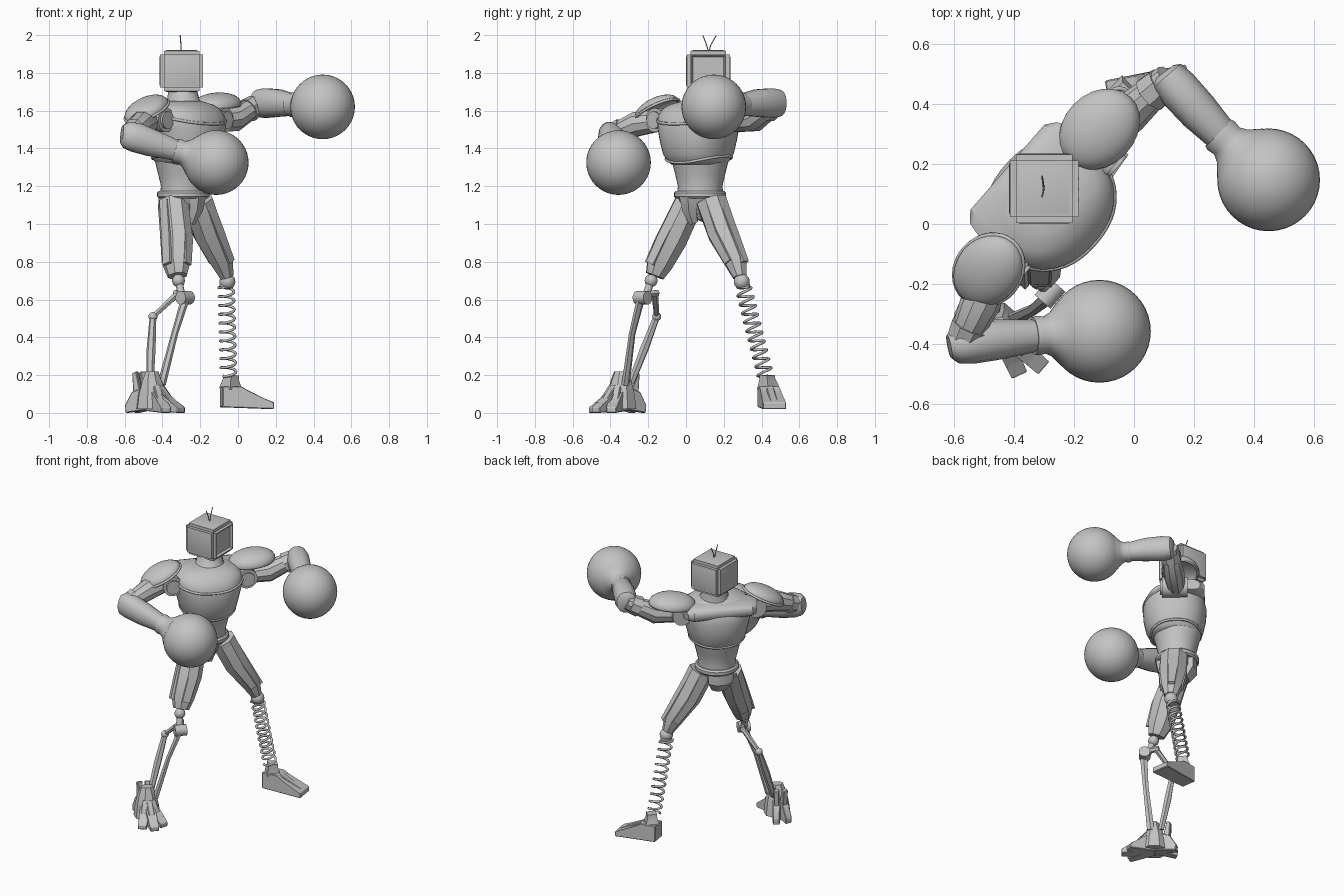
import bpy, bmesh, math
from math import sin, cos, pi, radians
from mathutils import Vector as V, Matrix

cube = bpy.data.objects.get("Cube")
if cube:
    bpy.data.objects.remove(cube)

GREY = bpy.data.materials.new("plain grey")
GREY.use_nodes = True
GREY.diffuse_color = (0.55, 0.55, 0.55, 1)
GREY.node_tree.nodes["Principled BSDF"].inputs["Base Color"].default_value = (0.55, 0.55, 0.55, 1)

# Body frame: side points to the model's left shoulder, fwd to its chest
TURN = radians(49)
side, fwd, up = V((cos(TURN), sin(TURN), 0)), V((sin(TURN), -cos(TURN), 0)), V((0, 0, 1))
CENTRE = V((-0.29, 0.075, 0))


def body(a, b, z):
    return CENTRE + side * a + fwd * b + up * z


def link(name, data):
    data.materials.append(GREY)
    ob = bpy.data.objects.new(name, data)
    bpy.context.collection.objects.link(ob)
    return ob


def finish(name, bm, angle=32):
    bmesh.ops.recalc_face_normals(bm, faces=bm.faces)
    me = bpy.data.meshes.new(name)
    bm.to_mesh(me)
    bm.free()
    me.shade_smooth()
    me.set_sharp_from_angle(angle=radians(angle))
    return link(name, me)


def tube(name, rings, sides=16, ref=fwd, power=2, angle=32):
    """Loft through rings of (point, radius along ref, radius across)."""
    bm, loops = bmesh.new(), []
    pts = [V(r[0]) for r in rings]
    for i, ring in enumerate(rings):
        t = (pts[min(i + 1, len(pts) - 1)] - pts[max(i - 1, 0)]).normalized()
        u = (ref - t * ref.dot(t)).normalized()
        v = t.cross(u)
        ru, rv = ring[1], ring[-1]
        loop = []
        for k in range(sides):
            q = 2 * pi * (k + 0.5) / sides
            c, s = (math.copysign(abs(w) ** (2 / power), w) for w in (cos(q), sin(q)))
            loop.append(bm.verts.new(pts[i] + u * c * ru + v * s * rv))
        loops.append(loop)
    for lo, hi in zip(loops, loops[1:]):
        for k in range(sides):
            n = (k + 1) % sides
            bm.faces.new((lo[k], lo[n], hi[n], hi[k]))
    bm.faces.new(loops[0])
    bm.faces.new(loops[-1])
    return finish(name, bm, angle)


def rod(name, a, b, r, sides=12):
    a, b = V(a), V(b)
    ref = fwd if abs((b - a).normalized().dot(fwd)) < 0.9 else up
    return tube(name, [(a, r), (b, r)], sides, ref)


def ball(name, centre, r, seg=24):
    bm = bmesh.new()
    bmesh.ops.create_uvsphere(bm, u_segments=seg, v_segments=seg // 2, radius=r,
                              matrix=Matrix.Translation(V(centre)))
    return finish(name, bm, 60)


def wire(name, points, r, closed=False):
    cu = bpy.data.curves.new(name, "CURVE")
    cu.dimensions, cu.bevel_depth, cu.bevel_resolution, cu.use_fill_caps = "3D", r, 1, True
    sp = cu.splines.new("POLY")
    sp.points.add(len(points) - 1)
    for p, co in zip(sp.points, points):
        p.co = (*co, 1)
    sp.use_cyclic_u = closed
    return link(name, cu)


def prism(name, profile, origin, direction, width, tip=1.0):
    """Extrude a side profile across its width; tip scales the width at the front."""
    d = V(direction).normalized()
    across = up.cross(d)
    last = max(u for u, z in profile)
    bm, rows = bmesh.new(), []
    for sgn in (-1, 1):
        rows.append([bm.verts.new(V(origin) + d * u + up * z + across * sgn * width / 2
                                  * (1 + (tip - 1) * max(u, 0) / last)) for u, z in profile])
        bm.faces.new(rows[-1])
    for k in range(len(profile)):
        n = (k + 1) % len(profile)
        bm.faces.new((rows[0][k], rows[0][n], rows[1][n], rows[1][k]))
    bmesh.ops.bevel(bm, geom=bm.edges[:], offset=0.004, segments=1, affect="EDGES")
    return finish(name, bm, 20)


# Torso: waist, belt, chest shell, shoulder yoke and two ridges that follow the chest surface
tube("waist", [(body(0, 0, z), r) for z, r in ((1.14, .125), (1.2, .118), (1.27, .134), (1.37, .16))], 32)
tube("belt", [(body(0, 0, z), r) for z, r in ((1.135, .128), (1.145, .138), (1.165, .138), (1.175, .128))], 32)
CHEST = [(1.315, .14, .135), (1.335, .16, .158), (1.37, .18, .178), (1.44, .195, .195), (1.51, .2, .212),
         (1.56, .19, .22), (1.6, .165, .21), (1.63, .125, .17), (1.65, .08, .09)]
tube("chest", [(body(0, .015, z), b, a) for z, b, a in CHEST], 40, power=2.3, angle=45)
tube("shoulder_yoke", [(body(-.235, -.08, 1.575), .07, .035), (body(-.19, -.07, 1.58), .105, .05),
                       (body(.19, -.07, 1.58), .105, .05), (body(.235, -.08, 1.575), .07, .035)], 20, power=2.6)


def chest_radii(z):
    for (z0, b0, a0), (z1, b1, a1) in zip(CHEST, CHEST[1:]):
        if z0 <= z <= z1:
            m = (z - z0) / (z1 - z0)
            return b0 + (b1 - b0) * m, a0 + (a1 - a0) * m


for name, height, dip, wave in (("collar_ridge", 1.575, .045, 0), ("rib_ridge", 1.345, .008, .012)):
    ridge = []
    for k in range(48):
        q = 2 * pi * k / 48
        z = height - dip * sin(q) + wave * cos(2 * q)
        rb, ra = chest_radii(z)
        c, s = (math.copysign(abs(w) ** (2 / 2.3), w) for w in (cos(q), sin(q)))
        ridge.append(body(ra * c, .015 + rb * s, z))
    wire(name, ridge, 0.008, True)
tube("neck", [((-.285, .095, 1.61), .11), ((-.29, .105, 1.655), .085), ((-.295, .112, 1.72), .075)], 20)

# Pelvis with front and rear guards
tube("pelvis", [(body(0, 0, 1.15), .12, .12), (body(0, 0, 1.09), .1, .095), (body(0, 0, 1.02), .05, .035)], 12)
tube("front_guard", [(body(0, .1, 1.15), .04, .06), (body(0, .085, 1.08), .04, .045),
                     (body(0, .05, 1.01), .03, .025)], 6)
tube("rear_guard", [(body(0, -.085, 1.15), .04, .09), (body(0, -.085, 1.08), .045, .085),
                    (body(0, -.05, 1.02), .03, .055)], 8)

# Boxy head with panels, a sunken screen and two antennas
bm = bmesh.new()
head_at = V((-.299, .118, 1.81))
bmesh.ops.create_cube(bm, size=1, matrix=Matrix.Translation(head_at) @ Matrix.Diagonal((.228, .228, .214, 1)))
bmesh.ops.bevel(bm, geom=bm.edges[:], offset=0.02, segments=2, affect="EDGES")
for f in [f for f in bm.faces if f.calc_area() > 0.02]:
    n = f.normal.copy()
    bmesh.ops.inset_individual(bm, faces=[f], thickness=0.008, depth=0)
    bmesh.ops.inset_individual(bm, faces=[f], thickness=0.012, depth=-.014 if n.x > .9 else .003)
finish("head", bm, 20)
for k in range(3):
    prism("head_button", [(-.004, 0), (.004, 0), (.004, .006), (-.004, .006)],
          (-.187, .08 + .035 * k, 1.889), (1, 0, 0), 0.018)
for s in (-1, 1):
    wire("antenna", [(-.3, .12, 1.91), (-.302, .12 + s * .012, 1.95), (-.306, .125 + s * .035, 1.998)], 0.003)

# Shoulders: joint discs and domed pads with rims
for s, name, at, out in ((-1, "right", (-.485, -.155, 1.605), (-.6, -.7, -.46)),
                         (1, "left", (-.115, .315, 1.625), (.68, .7, .1))):
    rod(name + "_shoulder_joint", body(s * .24, -.07, 1.55), body(s * .24, .09, 1.55), .064, 24)
    rod(name + "_shoulder_cap", body(s * .24, .09, 1.55), body(s * .24, .103, 1.55), .046, 20)
    rod(name + "_shoulder_axle", body(s * .12, 0, 1.54), body(s * .25, 0, 1.55), .05, 16)
    o = V(out).normalized()
    p = (fwd - o * o.dot(fwd)).normalized()
    top = o.cross(p)
    top = top if top.z > 0 else -top
    m = Matrix((o * .138, p * .108, top * .058)).transposed()
    m = Matrix.Translation(V(at)) @ m.to_4x4()
    bm = bmesh.new()
    bmesh.ops.create_uvsphere(bm, u_segments=24, v_segments=16, radius=1)
    bmesh.ops.bisect_plane(bm, geom=bm.verts[:] + bm.edges[:] + bm.faces[:], plane_co=(0, 0, -.1),
                           plane_no=(0, 0, 1), clear_inner=True)
    bm.transform(m)
    pad = finish(name + "_shoulder_pad", bm, 50)
    pad.modifiers.new("shell", "SOLIDIFY").thickness = 0.012
    wire(name + "_pad_rim", [m @ V((cos(k * pi / 16), sin(k * pi / 16), -.1)) for k in range(32)], .008, True)

# Arms: upper arm, elbow, forearm, cuff and round glove
ARMS = (("right", body(-.245, 0, 1.55), (-.51, -.26, 1.53), (-.575, -.4, 1.47), (-.615, -.408, 1.475),
         (-.46, -.385, 1.43), (-.33, -.372, 1.39), (-.115, -.357, 1.325)),
        ("left", body(.245, 0, 1.54), (-.02, .365, 1.555), (.115, .485, 1.64), (.1, .505, 1.64),
         (.215, .375, 1.64), (.305, .28, 1.63), (.448, .147, 1.62)))
for name, sh, mid, elbow, tail, fore, wrist, glove in ARMS:
    sh, mid, elbow, fore, wrist, glove = map(V, (sh, mid, elbow, fore, wrist, glove))
    tube(name + "_upper_arm", [(sh, .055), (mid, .068), (mid.lerp(elbow, .5), .058), (elbow, .05)], 10, up)
    tube(name + "_elbow_band", [(mid.lerp(elbow, .55), .066), (mid.lerp(elbow, .85), .06)], 8, up)
    tube(name + "_forearm", [(tail, .05, .04), (V(tail).lerp(elbow, .6), .072, .062), (elbow.lerp(fore, .3), .08, .07),
                             (fore, .074, .068), (wrist, .056, .054)], 14, up, 2.2, 40)
    aim = (glove - wrist).normalized()
    tube(name + "_cuff", [(glove - aim * d, r) for d, r in
                          ((.23, .062), (.215, .066), (.19, .062), (.165, .075), (.13, .112))], 28, up, 2, 60)
    ball(name + "_glove", glove, .171, 40)

# Thighs with armour strips
THIGHS = (("left", (-.215, .135, 1.12), (-.155, .195, .95), (-.085, .265, .8), (-.06, .285, .72)),
          ("right", (-.345, .02, 1.12), (-.325, -.075, .92), (-.325, -.14, .79), (-.32, -.165, .725)))
for name, *path in THIGHS:
    path = [V(p) for p in path]
    sizes = (.09, .088, .066, .04) if name == "left" else (.085, .09, .078, .055)
    tube(name + "_thigh", list(zip(path, sizes, [w * .92 for w in sizes])), 8, angle=20)
    outer = side if name == "left" else -side
    for label, way in (("front", fwd), ("outer", outer), ("back", -fwd)):
        tube(f"{name}_{label}_thigh_plate", [(p + way * w * k, .014, .036 * w / .08)
             for p, w, k in zip(path[:3], sizes, (.8, .9, .95))], 4, way, angle=20)
    ball(name + "_knee", (-.056, .295, .695) if name == "left" else (-.315, -.185, .7), .042 if name == "left" else .034)

# Spring shin and wedge foot on the left
a, b, turns = V((-.062, .302, .67)), V((-.05, .42, .2)), 10
axis = (b - a).normalized()
u = axis.orthogonal().normalized()
v = axis.cross(u)
wire("left_spring", [a.lerp(b, k / (turns * 16)) + u * .04 * cos(k * pi / 8) + v * .04 * sin(k * pi / 8)
                     for k in range(turns * 16 + 1)], .0075)
rod("spring_top_cap", a + up * .012, a - up * .012, .036)
prism("left_foot", [(-.06, .03), (.215, .02), (.215, .055), (.07, .115), (.045, .14), (-.06, .14)],
      (-.03, .437, 0), (.985, .15, 0), .1, 1.25)
tube("left_ankle", [((-.04, .435, .13), .06), ((-.038, .43, .18), .042), ((-.037, .43, .2), .042)], 4, V((1, 1, 0)))
prism("left_foot_ridge", [(.03, .1), (.2, .045), (.2, .062), (.03, .145)], (-.03, .437, 0), (.985, .15, 0), .04)

# Mechanical shin on the right
rod("right_shin_neck", (-.315, -.185, .7), (-.295, -.215, .61), .02)
rod("right_shin_hub", V((-.275, -.225, .61)) - side * .045, V((-.275, -.225, .61)) + side * .03, .036, 16)
rod("right_hub_arm", (-.27, -.24, .625), (-.33, -.15, .635), .018, 6)
tube("right_front_strut", [((-.28, -.24, .6), .026, .018), ((-.335, -.285, .42), .02, .015),
                           ((-.405, -.32, .15), .026, .018)], 6)
tube("right_link", [((-.32, -.165, .63), .018), ((-.45, -.155, .51), .014)], 6, up)
ball("right_link_pin", (-.45, -.155, .51), .024, 16)
tube("right_rear_strut", [((-.45, -.155, .51), .018), ((-.46, -.22, .34), .024), ((-.465, -.29, .16), .019)], 6)

# Clawed foot on the right
foot = V((-.455, -.345, 0))
tube("right_ankle", [(foot + up * .02, .09, .085), (foot + up * .1, .08, .075), (foot + up * .17, .05, .06),
                     (foot + up * .22, .03, .04)], 8)
for k, (turn, length) in enumerate(((-24, .175), (0, .205), (24, .175))):
    d = Matrix.Rotation(radians(turn), 3, "Z") @ fwd
    prism(f"right_toe_{k + 1}", [(0, .01), (length, 0), (length, .03), (length * .75, .055), (length * .45, .1), (0, .15)],
          foot, d, .066, .85)
    prism(f"right_toe_plate_{k + 1}", [(.04, .08), (length * .65, .05), (length * .6, .085), (.06, .15)], foot, d, .038)
for turn in (-16, 16):
    d = Matrix.Rotation(radians(turn), 3, "Z") @ -fwd
    prism("right_heel", [(0, .02), (.145, 0), (.15, .04), (.11, .11), (0, .15)], foot, d, .06, .7)
    prism("right_heel_fin", [(.05, .06), (.1, .06), (.11, .21), (.085, .22)], foot, d, .034)
